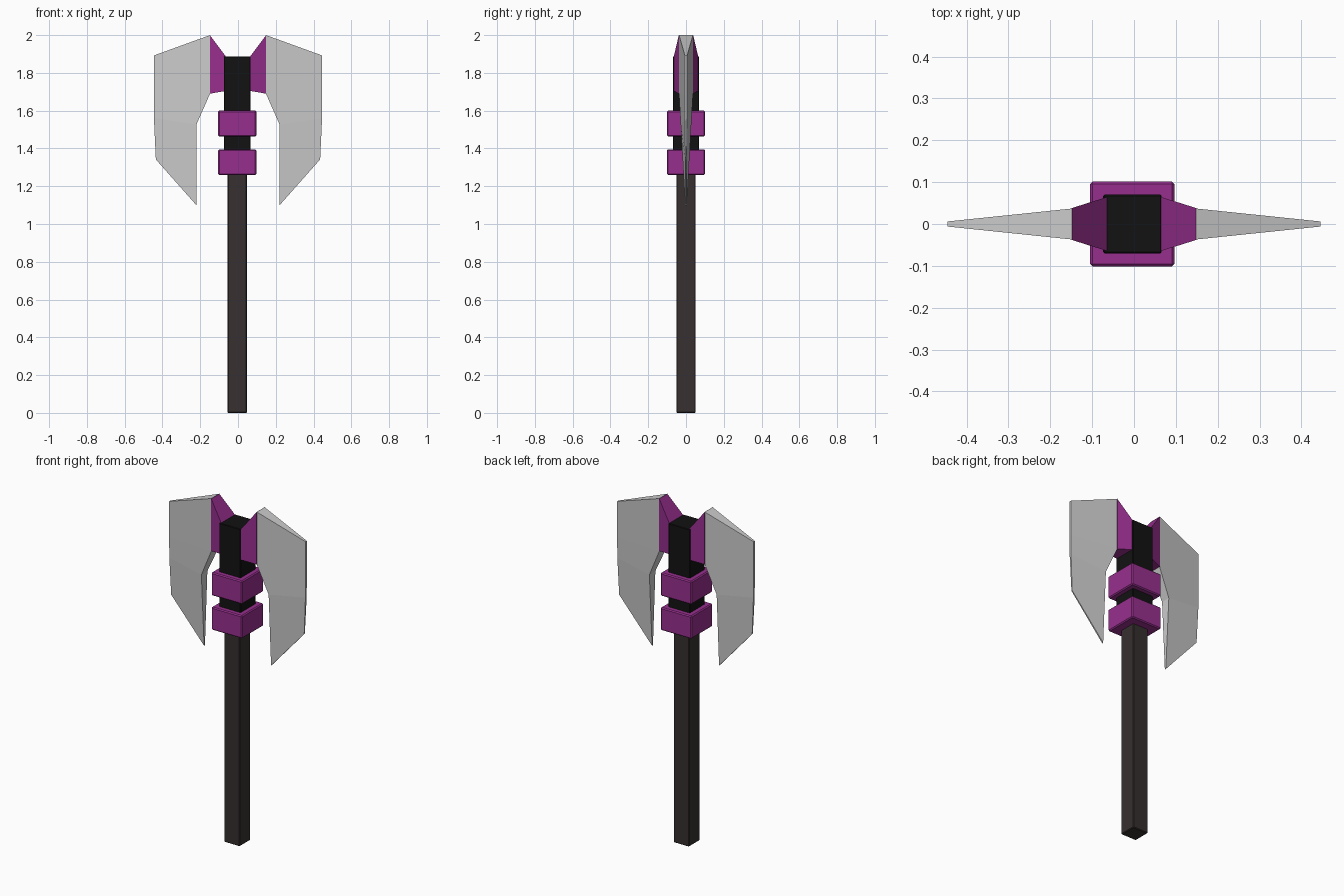
import bpy, bmesh

if "Cube" in bpy.data.objects:
    bpy.data.objects.remove(bpy.data.objects["Cube"])

def material(name, rgb):
    m = bpy.data.materials.new(name)
    m.diffuse_color = (*rgb, 1)
    m.use_nodes = True
    m.node_tree.nodes["Principled BSDF"].inputs["Base Color"].default_value = m.diffuse_color
    return m

PURPLE = material("purple", (0.31, 0.028, 0.27))
BLACK = material("black", (0.006, 0.006, 0.006))
WOOD = material("dark_wood", (0.038, 0.029, 0.029))

def finish(name, bm, mat=None):
    bmesh.ops.recalc_face_normals(bm, faces=bm.faces)
    me = bpy.data.meshes.new(name)
    bm.to_mesh(me)
    bm.free()
    ob = bpy.data.objects.new(name, me)
    bpy.context.collection.objects.link(ob)
    if mat:
        me.materials.append(mat)
    return ob

def block(name, half, z0, z1, mat, bevel, cx=-0.004):
    bm = bmesh.new()
    bmesh.ops.create_cube(bm, size=1)
    for v in bm.verts:
        v.co = (cx + v.co.x * 2 * half, v.co.y * 2 * half, z0 + (v.co.z + 0.5) * (z1 - z0))
    bmesh.ops.bevel(bm, geom=bm.edges[:], offset=bevel, segments=1, affect='EDGES')
    return finish(name, bm, mat)

def wedge(name, rows, side, mat=None):
    """Closed solid from rows of (inner x, z, half depth), (outer x, z, half depth)."""
    bm = bmesh.new()
    rings = []
    for (xi, zi, ti), (xo, zo, to) in rows:
        rings.append([bm.verts.new(p) for p in (
            (side * xi, -ti, zi), (side * xo, -to, zo),
            (side * xo, to, zo), (side * xi, ti, zi))])
    for a, b in zip(rings, rings[1:]):
        for i in range(4):
            j = (i + 1) % 4
            bm.faces.new((a[i], a[j], b[j], b[i]))
    bm.faces.new(rings[0])
    bm.faces.new(rings[-1])
    return finish(name, bm, mat)

# Shaft, head core and the two collars
block("handle", 0.051, 0.0, 1.30, WOOD, 0.004)
block("head_core", 0.07, 1.28, 1.888, BLACK, 0.003)
block("lower_collar", 0.101, 1.26, 1.395, PURPLE, 0.006)
block("upper_collar", 0.101, 1.463, 1.60, PURPLE, 0.006)

# Blade rows run from the top edge down to the pointed beard
blade_rows = [
    ((0.148, 2.0, 0.037), (0.446, 1.892, 0.006)),
    ((0.148, 1.69, 0.037), (0.446, 1.68, 0.006)),
    ((0.22, 1.527, 0.028), (0.445, 1.56, 0.006)),
    ((0.219, 1.098, 0.004), (0.435, 1.342, 0.003)),
]
# Flared mounts join the core to the blades
mount_rows = [
    ((0.05, 1.868, 0.069), (0.149, 2.0, 0.038)),
    ((0.05, 1.707, 0.069), (0.149, 1.69, 0.038)),
]
for label, side in (("left", -1), ("right", 1)):
    wedge(label + "_blade", blade_rows, side)
    wedge(label + "_mount", mount_rows, side, PURPLE)
